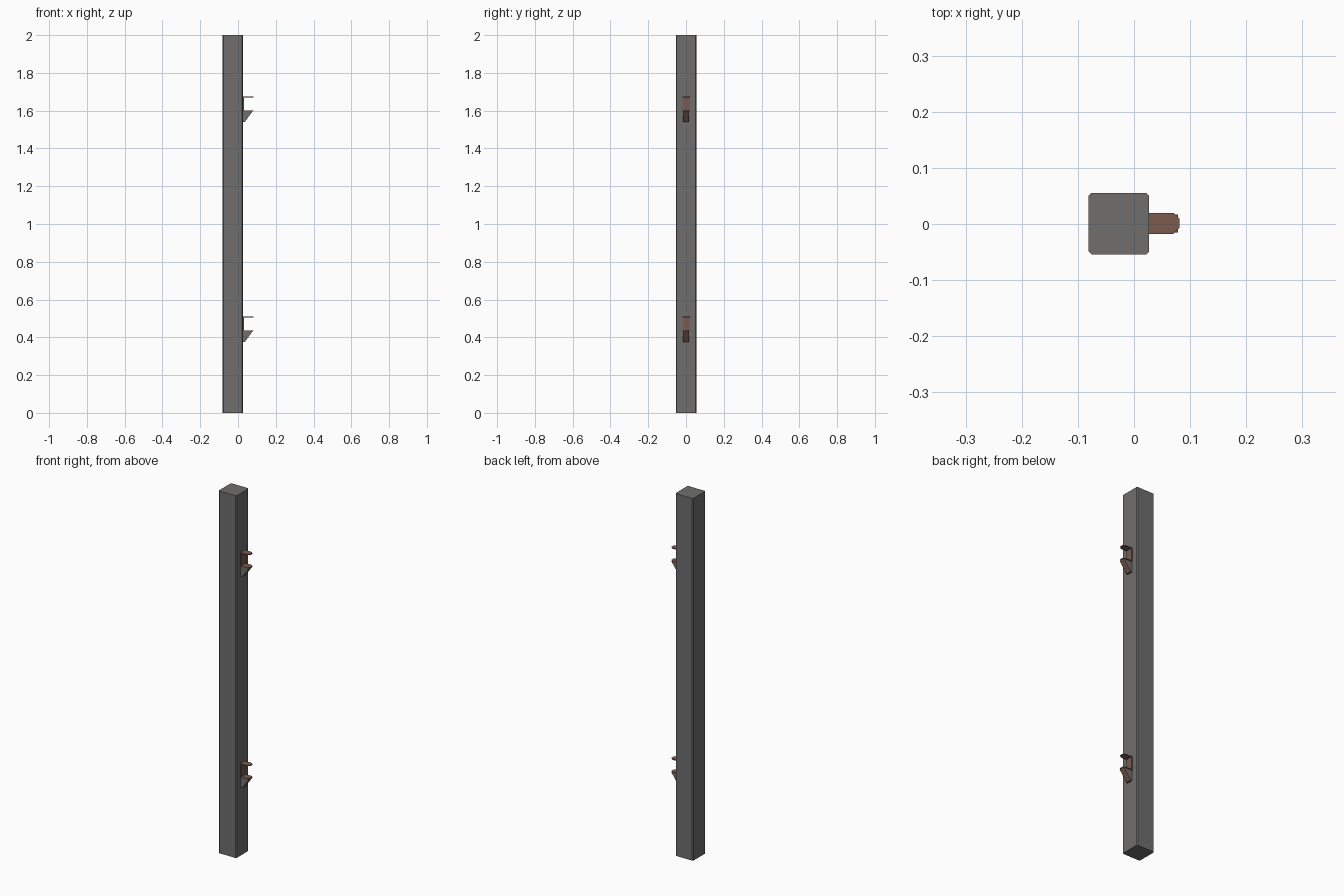
import bpy, bmesh

if "Cube" in bpy.data.objects:
    bpy.data.objects.remove(bpy.data.objects["Cube"])

def material(name, rgb):
    m = bpy.data.materials.new(name)
    m.diffuse_color = (*rgb, 1)
    m.use_nodes = True
    m.node_tree.nodes["Principled BSDF"].inputs["Base Color"].default_value = m.diffuse_color
    return m

GREY = material("steel grey", (0.16, 0.158, 0.155))
BROWN = material("rust brown", (0.20, 0.105, 0.075))

def prism(name, pts, axis, lo, hi, mats):
    """Extrude a profile: axis 'z' takes (x, y) points, axis 'y' takes (x, z)."""
    bm = bmesh.new()
    place = (lambda a, b, c: (a, b, c)) if axis == 'z' else (lambda a, b, c: (a, c, b))
    face = bm.faces.new([bm.verts.new(place(a, b, lo)) for a, b in pts])
    ext = bmesh.ops.extrude_face_region(bm, geom=[face])
    move = (0, 0, hi - lo) if axis == 'z' else (0, hi - lo, 0)
    bmesh.ops.translate(bm, vec=move,
                        verts=[v for v in ext['geom'] if isinstance(v, bmesh.types.BMVert)])
    bmesh.ops.recalc_face_normals(bm, faces=bm.faces)
    # second material goes on the sides facing +y and -y
    for f in bm.faces:
        if len(mats) > 1 and abs(f.normal.y) > 0.9:
            f.material_index = 1
    me = bpy.data.meshes.new(name)
    bm.to_mesh(me)
    bm.free()
    for m in mats:
        me.materials.append(m)
    ob = bpy.data.objects.new(name, me)
    bpy.context.collection.objects.link(ob)
    return ob

# square post with small chamfered corners
x0, x1, y0, y1, c = -0.081, 0.027, -0.054, 0.055, 0.005
prism("post", [(x0 + c, y0), (x1 - c, y0), (x1, y0 + c), (x1, y1 - c),
               (x1 - c, y1), (x0 + c, y1), (x0, y1 - c), (x0, y0 + c)],
      'z', 0, 2, [GREY])

# two hinge brackets
ya, yb, tip, t = -0.018, 0.020, 0.081, 0.004
shelf = [(x1, ya), (tip - 0.011, ya), (tip, ya + 0.011),
         (tip, yb - 0.011), (tip - 0.011, yb), (x1, yb)]
for name, z in (("lower", 0.375), ("upper", 1.54)):
    prism(name + "_bracket_back", [(x1, z + 0.055), (x1 + 0.006, z + 0.055),
          (x1 + 0.006, z + 0.132), (x1, z + 0.132)], 'y', ya, yb, [BROWN])
    prism(name + "_top_tab", shelf, 'z', z + 0.130, z + 0.130 + t, [BROWN])
    prism(name + "_bottom_tab", shelf, 'z', z + 0.058, z + 0.058 + t, [BROWN])
    prism(name + "_gusset", [(x1, z), (x1 + 0.009, z), (tip - 0.003, z + 0.058),
          (x1, z + 0.058)], 'y', ya + 0.003, yb - 0.003, [BROWN, GREY])
